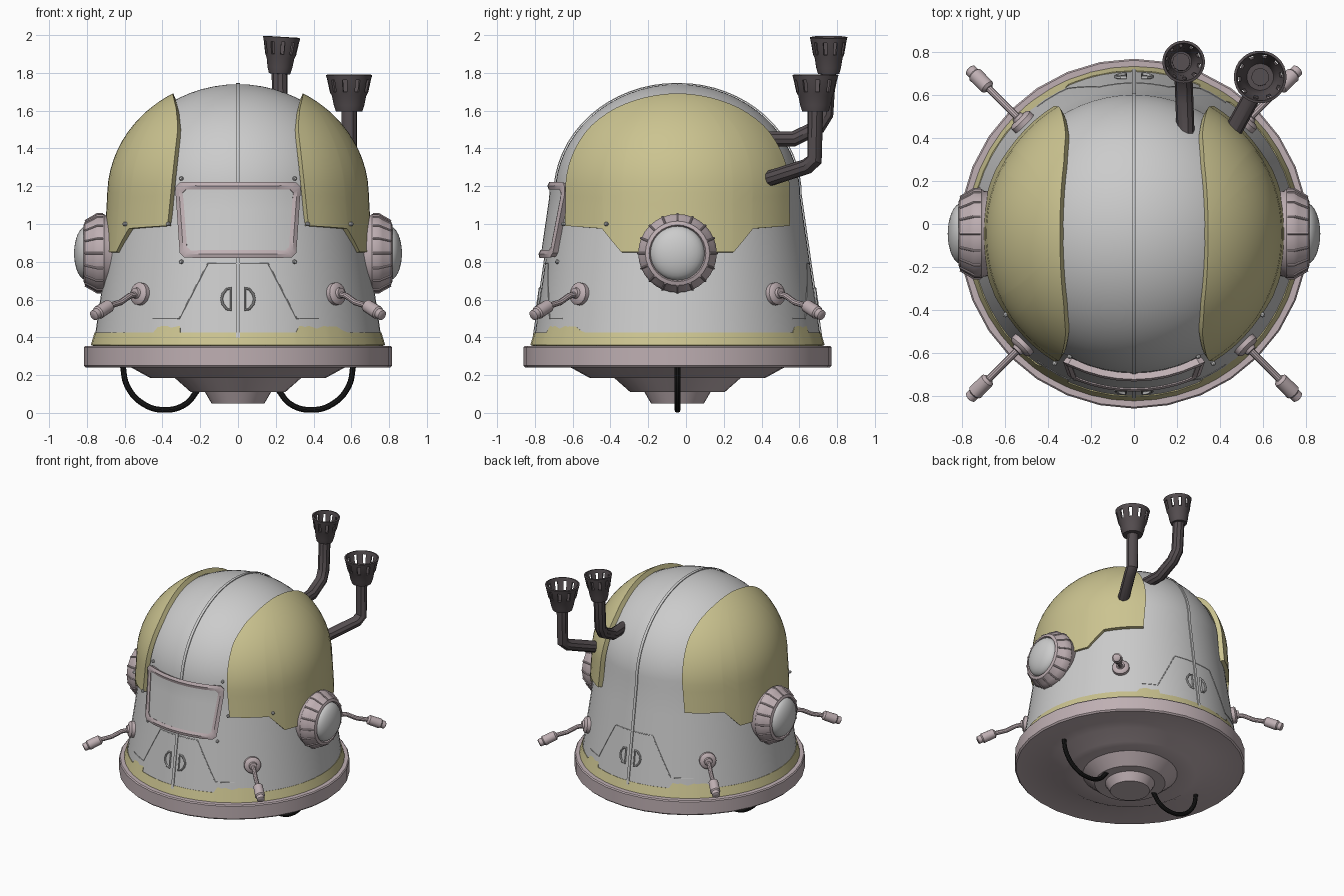
import bpy, bmesh, math
from mathutils import Vector, Matrix

if "Cube" in bpy.data.objects:
    bpy.data.objects.remove(bpy.data.objects["Cube"])

C = Vector((0, -0.045, 0))            # axis of the round body
PI = math.pi


def material(name, rgb):
    m = bpy.data.materials.new(name)
    m.diffuse_color = (*rgb, 1)
    m.use_nodes = True
    m.node_tree.nodes["Principled BSDF"].inputs["Base Color"].default_value = m.diffuse_color
    return m


YELLOW = material("yellow_paint", (0.60, 0.55, 0.28))
PINK = material("pink_metal", (0.52, 0.43, 0.45))
DARK = material("dark_metal", (0.09, 0.075, 0.08))
BLACK = material("black_rubber", (0.01, 0.01, 0.01))


def finish(ob, mat, angle=35):
    bpy.ops.object.select_all(action='DESELECT')
    ob.select_set(True)
    bpy.context.view_layer.objects.active = ob
    if ob.type == 'CURVE':
        bpy.ops.object.convert(target='MESH')
        ob = bpy.context.object
    for m in list(ob.modifiers):
        bpy.ops.object.modifier_apply(modifier=m.name)
    if mat:
        ob.data.materials.clear()
        ob.data.materials.append(mat)
    bpy.ops.object.shade_smooth_by_angle(angle=math.radians(angle))
    return ob


def skin(name, rows, mat=None, closed=False, thick=0, drop=None):
    """Quads between rows of points, optionally given a thickness."""
    bm = bmesh.new()
    vs = [[bm.verts.new(p) for p in row] for row in rows]
    n = len(rows[0])
    for i in range(len(rows) - 1):
        for j in range(n if closed else n - 1):
            if drop and drop(i, j):
                continue
            k = (j + 1) % n
            bm.faces.new((vs[i][j], vs[i][k], vs[i + 1][k], vs[i + 1][j]))
    bmesh.ops.remove_doubles(bm, verts=bm.verts, dist=1e-5)
    bmesh.ops.recalc_face_normals(bm, faces=bm.faces)
    me = bpy.data.meshes.new(name)
    bm.to_mesh(me)
    bm.free()
    ob = bpy.data.objects.new(name, me)
    bpy.context.collection.objects.link(ob)
    if thick:
        s = ob.modifiers.new("thickness", 'SOLIDIFY')
        s.thickness, s.offset = thick, 0
    return finish(ob, mat)


def aim(origin, direction):
    q = Vector(direction).to_track_quat('Z', 'Y')
    return Matrix.Translation(origin) @ q.to_matrix().to_4x4()


def lathe(name, prof, mat=None, segs=32, mx=Matrix.Translation(C), **kw):
    rows = [[mx @ Vector((r * math.cos(2 * PI * j / segs), r * math.sin(2 * PI * j / segs), h))
             for j in range(segs)] for r, h in prof]
    return skin(name, rows, mat, closed=True, **kw)


def tube(name, pts, radius, mat=None, cyclic=False, smooth=False):
    cu = bpy.data.curves.new(name, 'CURVE')
    cu.dimensions, cu.bevel_depth, cu.bevel_resolution = '3D', radius, 3
    cu.use_fill_caps = True
    sp = cu.splines.new('BEZIER' if smooth else 'POLY')
    if smooth:
        sp.bezier_points.add(len(pts) - 1)
        for b, p in zip(sp.bezier_points, pts):
            b.co = p
            b.handle_left_type = b.handle_right_type = 'AUTO'
    else:
        sp.points.add(len(pts) - 1)
        for b, p in zip(sp.points, pts):
            b.co = (*p, 1)
    sp.use_cyclic_u = cyclic
    ob = bpy.data.objects.new(name, cu)
    bpy.context.collection.objects.link(ob)
    return finish(ob, mat)


def lerp_table(t, x):
    for (a, u), (b, v) in zip(t, t[1:]):
        if x <= b:
            return u + (v - u) * max(0, x - a) / (b - a)
    return t[-1][1]


def body_r(z):
    if z < 1.15:
        return 0.765 - (z - 0.355) * 0.145
    return 0.65 * math.sqrt(max(0, 1 - ((z - 1.15) / 0.59) ** 2))


def wall(x, z, off=0, side=-1):
    """Point on the body wall; side -1 is front, 1 is back."""
    return C + Vector((x, side * math.sqrt((body_r(z) + off) ** 2 - x * x), z))


# Body shell: tapered wall with a domed top
wall_z = [0.355, 0.55, 0.75, 0.95, 1.15]
dome_z = [1.15 + 0.59 * math.sin(i * PI / 32) for i in range(1, 17)]
profile = [(body_r(z), z) for z in wall_z + dome_z]
lathe("body_shell", [(0, 0.355)] + profile, segs=64)

# Seam strip over the middle, front to back
arc = [(-r - 0.005, z + 0.004) for r, z in profile]
arc += [(-y, z) for y, z in arc[-2::-1]]
skin("center_seam", [[C + Vector((x, y, z)) for y, z in arc] for x in (-0.01, 0.01)], thick=0.006)

# Stepped base
lathe("base", [(0, .05), (.14, .05), (.175, .11), (.25, .11), (.335, .185), (.465, .185),
               (.565, .24), (.805, .24), (.815, .25), (.815, .347), (.808, .355), (0, .355)], PINK)

# Yellow rim with raised tabs, repeated on the back by a half turn
TABS = [(-PI / 2, .42), (-.634, .42), (-.57, .48), (-.425, .48), (-.415, .42), (.415, .42),
        (.47, .48), (.70, .48), (.83, .43), (.88, .42), (PI / 2, .42)]
angs = sorted([i * PI / 24 - PI / 2 for i in range(24)] + [a for a, _ in TABS[1:-1]])
rim = [[], []]
for a in angs + [a + PI for a in angs]:
    b = a if a < PI / 2 else a - PI
    for row, z in zip(rim, (.355, lerp_table(TABS, b))):
        r = 0.765 - (z - 0.355) * 0.3
        row.append(C + Vector((r * math.sin(a), -r * math.cos(a), z)))
skin("yellow_rim", rim, YELLOW, closed=True, thick=0.03)


# Yellow side panels wrapped over the dome
def panel_r(z):
    if z < 1.15:
        return 0.69 - (z - 1.15) * 0.06
    return 0.67 * math.sqrt(max(0, 1 - ((z - 1.15) / 0.605) ** 2)) + 0.02


EDGE = [(.85, .38), (1.0, .37), (1.25, .345), (1.5, .318), (1.6, .33), (1.7, .36)]
z_top = next(z / 1000 for z in range(1500, 1750) if panel_r(z / 1000) < lerp_table(EDGE, z / 1000))
cols = sorted([i / 12 for i in range(-12, 13)] + [-.43, .43, -.6, .6])
for sx, side in ((-1, "left"), (1, "right")):
    rows = []
    for i in range(21):
        row = []
        for s in cols:
            zb = lerp_table([(0, .85), (.43, .85), (.6, .975), (1, .99)], abs(s))
            z = zb + (z_top - zb) * math.sin(i / 20 * PI / 2)
            r = panel_r(z)
            a = s * math.acos(min(1, lerp_table(EDGE, z) / r)) if i < 20 else 0
            r -= 0.015
            row.append(C + Vector((sx * r * math.cos(a), r * math.sin(a), z)))
        rows.append(row)
    skin("side_panel_" + side, rows, YELLOW, thick=0.035)

    # Round side window: ring, glass bulge and ring ribs
    mx = aim(C + Vector((0, 0, .845)), (sx, 0, 0))
    lathe("porthole_ring_" + side, [(0, .62), (.19, .62), (.2, .70), (.208, .71), (.208, .745),
          (.195, .765), (.17, .81), (.15, .817), (.142, .80), (0, .80)], PINK, mx=mx)
    lathe("porthole_glass_" + side, [(.144 * math.cos(t * PI / 16), .80 + .068 * math.sin(t * PI / 16))
          for t in range(9)], mx=mx)
    for k in range(16):
        a = 2 * PI * k / 16
        p = [mx @ Vector((r * math.cos(a), r * math.sin(a), h))
             for r, h in ((.208, .715), (.208, .745), (.195, .766), (.17, .81))]
        tube(f"porthole_rib_{side}_{k}", p, 0.006, PINK)

    # Lamps on short arms, front and back
    for sy, end in ((-1, "front"), (1, "back")):
        d = Vector((sx, sy, 0)).normalized()

        def at(r, z):
            return C + d * r + Vector((0, 0, z))
        tag = end + "_" + side
        lathe("lamp_flange_" + tag, [(0, -.03), (.06, -.03), (.06, .012), (.05, .022), (.03, .026),
              (.026, .04), (0, .04)], PINK, 20, aim(at(.735, .63), d + Vector((0, 0, .14))))
        tube("lamp_arm_" + tag, [at(.74, .63), at(.81, .62), at(.88, .585), at(.97, .565)], .016, PINK)
        lathe("lamp_head_" + tag, [(0, 0), (.02, 0), (.034, .012), (.036, .1), (.028, .108),
              (.028, .135), (.02, .14), (0, .14)], PINK, 16,
              aim(at(.955, .572), d + Vector((0, 0, -.45))))

    # Hanging cable loop
    tube("cable_" + side, [C + Vector((sx * x, 0, z)) for x, z in
         ((.612, .26), (.585, .14), (.50, .047), (.39, .016), (.28, .045), (.21, .125))],
         .016, BLACK, smooth=True)

    # Panel and window bolts
    for k, (x, z, off) in enumerate(((.37, 1.0, .038), (.60, 1.0, .038), (.30, 1.24, .004), (.30, .80, .004))):
        p = wall(sx * x, z, off)
        n = (p - C) * Vector((1, 1, 0))
        lathe(f"bolt_{side}_{k}", [(0, -.01), (.011, -.01), (.011, .004), (.006, .01), (0, .011)],
              None, 8, aim(p, n))

    # Door handles, front and back
    for s, end in ((-1, "front"), (1, "back")):
        d = [(.038, .545), (.038, .66), (.06, .655), (.08, .63), (.087, .603), (.08, .575), (.06, .55)]
        tube(f"door_handle_{end}_{side}", [wall(sx * x, z, .008, s) for x, z in d], .007, cyclic=True)

# Door outlines
for s, end in ((-1, "front"), (1, "back")):
    key = [(-.45, .5), (-.31, .5), (-.16, .79), (.16, .79), (.31, .5), (.45, .5)]
    pts = [wall(a[0] + (b[0] - a[0]) * t / 6, a[1] + (b[1] - a[1]) * t / 6, 0, s)
           for a, b in zip(key, key[1:]) for t in range(6)]
    tube("door_outline_" + end, pts, .003)


# Front window: curved frame and pane
def outline(inset, off):
    w, v, c = .32 - inset, .298 - inset, .022
    t, b = 1.215 - inset, .825 + inset
    k = [(-v + c, b), (v - c, b), (v, b + c), (w, t - c), (w - c, t), (c - w, t), (-w, t - c), (-v, b + c)]
    return [wall(p[0] + (q[0] - p[0]) * i / 8, p[1] + (q[1] - p[1]) * i / 8, off)
            for p, q in zip(k, k[1:] + k[:1]) for i in range(8)]


skin("window_frame", [outline(0, .018), outline(.014, .024), outline(.028, .018)], PINK, closed=True, thick=.034)
skin("window_pane", [[wall(x * (.275 + .022 * v / 6) / 8, .85 + .34 * v / 6, .018) for x in range(-8, 9)]
                     for v in range(7)], thick=.02)

# Two exhaust pipes with slotted cups
PIPES = [("tall", [(.24, .42, 1.45), (.235, .57, 1.45), (.23, .70, 1.515), (.222, .74, 1.58), (.22, .755, 1.83)],
          .80, (.06, .0, 1)),
         ("short", [(.42, .36, 1.215), (.575, .64, 1.305), (.588, .68, 1.34), (.588, .685, 1.63)],
          1.0, (0, 0, 1))]
for name, path, w, d in PIPES:
    tube("exhaust_pipe_" + name, path, .042, DARK)
    o = Vector(path[-1]) - Vector((0, 0, .03))
    lathe("exhaust_cup_" + name, [(.03, 0), (.066 * w, 0), (.075 * w, .03), (.085 * w, .08), (.096 * w, .1),
          (.110 * w, .165), (.117 * w, .19)], DARK, 30, aim(o, d), thick=.012,
          drop=lambda i, j: i == 4 and j % 3 == 0)
